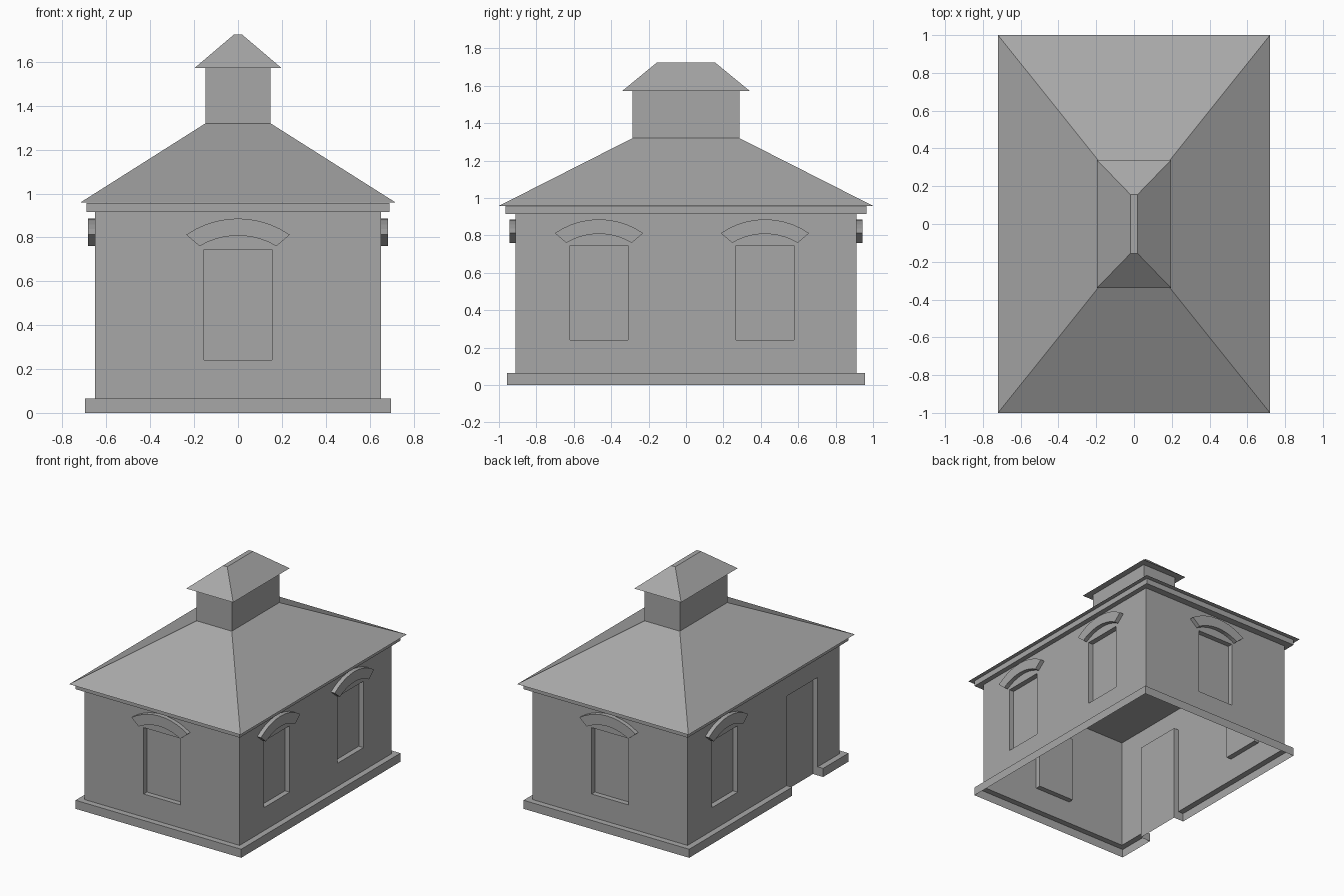
import bpy, bmesh, math
from mathutils import Vector, Matrix

cube = bpy.data.objects.get("Cube")
if cube:
    bpy.data.objects.remove(cube, do_unlink=True)

# One plain grey for the whole building
grey = bpy.data.materials.new("plain grey")
grey.use_nodes = True
colour = (0.39, 0.39, 0.39, 1)
grey.diffuse_color = colour
grey.node_tree.nodes["Principled BSDF"].inputs["Base Color"].default_value = colour

WALL_X, WALL_Y, WALL_TOP = 0.652, 0.912, 0.915
PLINTH_H, PLINTH_OUT = 0.065, 0.045
RECESS, HOOD_OUT = 0.04, 0.032
WIN_HALF, WIN_BOTTOM, WIN_TOP = 0.155, 0.24, 0.745


def finish(name, bm):
    bmesh.ops.remove_doubles(bm, verts=bm.verts, dist=0.0001)
    mesh = bpy.data.meshes.new(name)
    bm.to_mesh(mesh)
    bm.free()
    mesh.materials.append(grey)
    bpy.context.collection.objects.link(bpy.data.objects.new(name, mesh))


def frustum(name, low, high):
    """Box or hipped roof between two rectangles (half x, half y, z)."""
    bm = bmesh.new()
    rings = [[bm.verts.new((sx * hx, sy * hy, z))
              for sx, sy in ((-1, -1), (1, -1), (1, 1), (-1, 1))]
             for hx, hy, z in (low, high)]
    bm.faces.new(rings[0][::-1])
    bm.faces.new(rings[1])
    for i in range(4):
        j = (i + 1) % 4
        bm.faces.new((rings[0][i], rings[0][j], rings[1][j], rings[1][i]))
    finish(name, bm)


class Side:
    """One facade; points are (along, outward from wall, height)."""

    def __init__(self, turn, half, dist):
        self.rot = Matrix.Rotation(math.radians(turn), 3, 'Z')
        self.half, self.dist = half, dist

    def quad(self, bm, *points):
        bm.faces.new([bm.verts.new(self.rot @ Vector((u, -self.dist - d, z)))
                      for u, d, z in points])

    def wall(self, name, openings):
        bm = bmesh.new()
        us = sorted({-self.half, self.half, *(u for o in openings for u in o[:2])})
        zs = sorted({PLINTH_H, WALL_TOP, *(max(z, PLINTH_H) for o in openings for z in o[2:])})
        # Wall surface around the openings
        for a, b in zip(us, us[1:]):
            for c, d in zip(zs, zs[1:]):
                mu, mz = (a + b) / 2, (c + d) / 2
                if not any(o[0] < mu < o[1] and o[2] < mz < o[3] for o in openings):
                    self.quad(bm, (a, 0, c), (b, 0, c), (b, 0, d), (a, 0, d))
        # Recessed panels with their reveals
        for a, b, c, d in openings:
            loop = [(a, c), (b, c), (b, d), (a, d)]
            self.quad(bm, *((u, -RECESS, z) for u, z in loop))
            for i in range(4):
                (u, z), (v, w) = loop[i], loop[(i + 1) % 4]
                if z == w == 0:
                    continue
                self.quad(bm, (u, 0, z), (v, 0, w), (v, -RECESS, w), (u, -RECESS, z))
        finish(name, bm)

    def plinth(self, name, gap=None):
        bm = bmesh.new()
        h, p, t = self.half, PLINTH_OUT, PLINTH_H
        runs = [(-h - p, -h, h, h + p)]
        if gap:
            a, b = gap
            runs = [(-h - p, -h, a, a), (b, b, h, h + p)]
            self.quad(bm, (a, p, 0), (a, 0, 0), (a, 0, t), (a, p, t))
            self.quad(bm, (b, 0, 0), (b, p, 0), (b, p, t), (b, 0, t))
        for o0, i0, i1, o1 in runs:
            self.quad(bm, (o0, p, 0), (o1, p, 0), (o1, p, t), (o0, p, t))
            self.quad(bm, (o0, p, t), (o1, p, t), (i1, 0, t), (i0, 0, t))
        finish(name, bm)

    def hood(self, name, centre, steps=10):
        def arc(half, end_z, top_z):
            rise = top_z - end_z
            r = (half * half + rise * rise) / (2 * rise)
            sweep = math.asin(half / r)
            angles = [sweep * (2 * i / steps - 1) for i in range(steps + 1)]
            return [(centre + r * math.sin(t), top_z - r + r * math.cos(t)) for t in angles]

        bm = bmesh.new()
        low, high = arc(0.175, 0.76, 0.808), arc(0.236, 0.812, 0.886)
        f = HOOD_OUT

        def strip(p, q):
            self.quad(bm, (p[0], f, p[1]), (q[0], f, q[1]), (q[0], 0, q[1]), (p[0], 0, p[1]))

        for i in range(steps):
            a, b, c, d = low[i], low[i + 1], high[i + 1], high[i]
            self.quad(bm, *((u, f, z) for u, z in (a, b, c, d)))
            strip(d, c)
            strip(b, a)
        strip(low[0], high[0])
        strip(high[-1], low[-1])
        finish(name, bm)


# Walls, plinth and window hoods on each facade
door = (0.28, 0.652, 0, WIN_TOP)
facades = [("front", 0, WALL_X, WALL_Y, [0], None),
           ("left", 90, WALL_Y, WALL_X, [-0.465, 0.422], None),
           ("back", 180, WALL_X, WALL_Y, [0], None),
           ("right", 270, WALL_Y, WALL_X, [-0.465], door)]
for label, turn, half, dist, windows, doorway in facades:
    side = Side(turn, half, dist)
    openings = [(c - WIN_HALF, c + WIN_HALF, WIN_BOTTOM, WIN_TOP) for c in windows]
    if doorway:
        openings.append(doorway)
    side.wall(label + "_wall", openings)
    side.plinth(label + "_plinth", doorway[:2] if doorway else None)
    for n, c in enumerate(windows, 1):
        side.hood(f"{label}_window_hood_{n}", c)

# Cornice, main roof, cupola and its roof
frustum("cornice", (0.69, 0.966, WALL_TOP), (0.69, 0.966, 0.957))
frustum("main_roof", (0.72, 1.0, 0.958), (0.148, 0.286, 1.32))
frustum("cupola", (0.148, 0.286, 1.32), (0.148, 0.286, 1.573))
frustum("cupola_roof", (0.197, 0.34, 1.573), (0.018, 0.155, 1.725))
